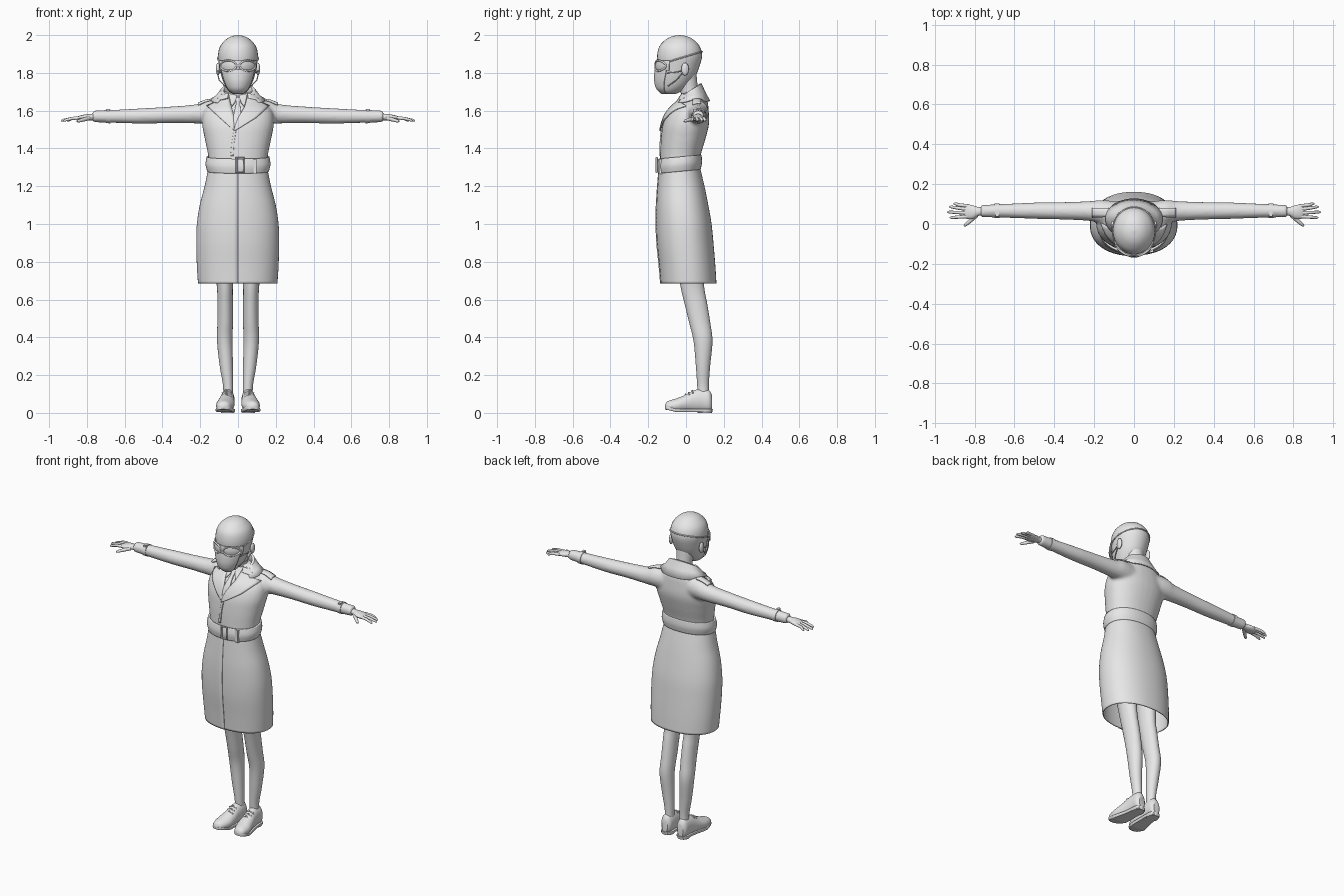
import bpy, bmesh, math
from math import sin, cos, radians, pi, sqrt
from mathutils import Vector
from mathutils.bvhtree import BVHTree

cube = bpy.data.objects.get("Cube")
if cube:
    bpy.data.objects.remove(cube)

grey = bpy.data.materials.new("plain_grey")
grey.use_nodes = True
grey.diffuse_color = (0.8, 0.8, 0.8, 1)
for node in grey.node_tree.nodes:
    if node.type == 'BSDF_PRINCIPLED':
        node.inputs["Base Color"].default_value = grey.diffuse_color


def finish(ob, angle=40):
    ob.data.materials.clear()
    ob.data.materials.append(grey)
    bpy.ops.object.select_all(action='DESELECT')
    ob.select_set(True)
    bpy.context.view_layer.objects.active = ob
    bpy.ops.object.shade_smooth_by_angle(angle=radians(angle))
    return ob


def make(name, bm, solid=0, mirror=False):
    bmesh.ops.recalc_face_normals(bm, faces=bm.faces)
    me = bpy.data.meshes.new(name)
    bm.to_mesh(me)
    bm.free()
    ob = bpy.data.objects.new(name, me)
    bpy.context.collection.objects.link(ob)
    if solid:
        m = ob.modifiers.new("thickness", 'SOLIDIFY')
        m.thickness, m.offset = solid, 0
    if mirror:
        ob.modifiers.new("mirror", 'MIRROR').use_clip = False
    return finish(ob)


def spline(rings, n=5):
    """Smooth interpolation through the given sections."""
    out = []
    for i in range(len(rings) - 1):
        quad = [rings[max(i - 1, 0)], rings[i], rings[i + 1], rings[min(i + 2, len(rings) - 1)]]
        for k in range(n):
            t = k / n
            out.append([b + t / 2 * (c - a + t * (2*a - 5*b + 4*c - d + t * (3*(b - c) + d - a)))
                        for a, b, c, d in zip(*quad)])
    return out + [list(rings[-1])]


def loft(bm, rings, axis='z', seg=32, start=0, sweep=360, grow=0, power=2.0, sign=1):
    """Sections are (position, centre u, centre v, radius u, radius v)."""
    closed = sweep == 360 and not grow
    count = seg if closed else seg + 1
    grid = []
    for w, cu, cv, ru, rv in spline(rings):
        row = []
        for i in range(count):
            a = radians(start + sweep * i / seg)
            g = 1 + grow * i / seg
            u = cu + ru * g * math.copysign(abs(cos(a)) ** (2 / power), cos(a))
            v = cv + rv * g * math.copysign(abs(sin(a)) ** (2 / power), sin(a))
            co = {'z': (u, v, w), 'x': (w * sign, u, v), 'y': (u, w, v)}[axis]
            row.append(bm.verts.new(co))
        grid.append(row)
    for r, q in zip(grid, grid[1:]):
        for i in range(seg):
            j = (i + 1) % count
            bm.faces.new((r[i], r[j], q[j], q[i]))
    if closed:
        bm.faces.new(grid[0])
        bm.faces.new(grid[-1])
    return bm


def sheet(name, rows, solid=0.008):
    bm = bmesh.new()
    grid = [[bm.verts.new(p) for p in row] for row in rows]
    for r, q in zip(grid, grid[1:]):
        for i in range(len(r) - 1):
            bm.faces.new((r[i], r[i + 1], q[i + 1], q[i]))
    return make(name, bm, solid)


def tube(name, points, radii, closed=False, mirror=False):
    cu = bpy.data.curves.new(name, 'CURVE')
    cu.dimensions, cu.bevel_depth, cu.bevel_resolution = '3D', 1, 3
    cu.use_fill_caps = True
    sp = cu.splines.new('POLY')
    sp.points.add(len(points) - 1)
    for i, (pt, p) in enumerate(zip(sp.points, points)):
        pt.co = (*p, 1)
        pt.radius = radii if isinstance(radii, float) else radii[i]
    sp.use_cyclic_u = closed
    ob = bpy.data.objects.new(name, cu)
    bpy.context.collection.objects.link(ob)
    bpy.ops.object.select_all(action='DESELECT')
    ob.select_set(True)
    bpy.context.view_layer.objects.active = ob
    bpy.ops.object.convert(target='MESH')
    ob = bpy.context.view_layer.objects.active
    if mirror:
        ob.modifiers.new("mirror", 'MIRROR').use_clip = False
    return finish(ob)


def solid_shape(name, centre, size, ball=False, mirror=False):
    bm = bmesh.new()
    if ball:
        bmesh.ops.create_uvsphere(bm, u_segments=20, v_segments=12, radius=1)
    else:
        bmesh.ops.create_cube(bm, size=2)
    bmesh.ops.scale(bm, vec=size, verts=bm.verts)
    bmesh.ops.translate(bm, vec=centre, verts=bm.verts)
    return make(name, bm, 0, mirror)


# Coat top with sleeves, fused into one smooth skin
bm = loft(bmesh.new(), [(1.28, 0, -.035, .152, .103), (1.36, 0, -.03, .158, .107),
                        (1.45, 0, -.015, .176, .118), (1.53, 0, 0, .19, .122),
                        (1.60, 0, .015, .18, .105), (1.655, 0, .038, .13, .075),
                        (1.70, 0, .042, .08, .05)], power=2.2)
sleeve = [(.06, .05, 1.59, .06, .07), (.16, .06, 1.592, .06, .062), (.22, .065, 1.583, .05, .051),
          (.35, .066, 1.578, .044, .044), (.5, .067, 1.572, .041, .041),
          (.65, .066, 1.57, .035, .035), (.77, .065, 1.57, .031, .031)]
for s in (1, -1):
    loft(bm, sleeve, 'x', sign=s)
coat = make("coat_top", bm)
rm = coat.modifiers.new("fuse", 'REMESH')
rm.mode, rm.voxel_size, rm.use_smooth_shade = 'VOXEL', .009, True
sm = coat.modifiers.new("soften", 'SMOOTH')
sm.factor, sm.iterations = .5, 6
bpy.context.view_layer.update()
surface = BVHTree.FromObject(coat, bpy.context.evaluated_depsgraph_get())


def drape(name, edge_a, edge_b, lift=.006, solid=.008, n=6):
    """Strip between two (x, z) edges, laid on the front of the coat."""
    rows = []
    ea, eb = [[Vector((x, 0, z)) for x, z in e] for e in (edge_a, edge_b)]
    for i in range((len(ea) - 1) * n + 1):
        k = min(i // n, len(ea) - 2)
        t = i / n - k
        p, q = ea[k].lerp(ea[k + 1], t), eb[k].lerp(eb[k + 1], t)
        row = []
        for j in range(n + 1):
            v = p.lerp(q, j / n)
            hit = surface.ray_cast(Vector((v.x, -1, v.z)), Vector((0, 1, 0)))[0]
            hit = hit or surface.find_nearest(v)[0]
            row.append(hit - Vector((0, lift, 0)))
        rows.append(row)
    return sheet(name, rows, solid)


# Skirt wraps around and overlaps itself at the centre front
make("coat_skirt", loft(bmesh.new(), [(1.30, 0, -.035, .150, .104), (1.2, 0, -.027, .170, .12),
     (1.1, 0, -.02, .195, .133), (1.0, 0, -.012, .210, .142), (.9, 0, -.005, .213, .145),
     (.78, 0, .006, .210, .144), (.685, 0, .013, .204, .143)],
     seg=72, start=-110, sweep=380, grow=.03, power=2.2), .006)

# Belt, buckle and loops
bm = loft(bmesh.new(), [(1.283, 0, -.035, .157, .107), (1.32, 0, -.034, .166, .113),
                        (1.358, 0, -.032, .16, .108)], seg=48, sweep=359.99, power=2.2)
bmesh.ops.remove_doubles(bm, verts=bm.verts, dist=.0005)
for v in bm.verts:
    v.co.z += .1 * v.co.y
make("belt", bm, .012)
tube("belt_buckle", [(x, -.155, z) for x, z in ((-.008, 1.275), (.03, 1.275), (.03, 1.35), (-.008, 1.35))],
     .006, True)
solid_shape("belt_loop", (.09, -.132, 1.305), (.009, .012, .04))

# Lapels, front edge, tie and shirt collar
for s, side in ((-1, "right"), (1, "left")):
    drape(side + "_lapel", [(s * .05, 1.675), (s * .035, 1.62), (s * .01 - .01, 1.56), (-.022, 1.50)],
          [(s * .10, 1.65), (s * .165, 1.625), (s * .10, 1.565), (-.018, 1.492)], .006 + .003 * s)
    drape(side + "_collar_front", [(s * .05, 1.69), (s * .055, 1.665)],
          [(s * .14, 1.675), (s * .125, 1.65)], .014)
    drape(side + "_shirt_collar", [(s * .005, 1.68), (s * .015, 1.645)], [(s * .05, 1.69), (s * .035, 1.62)])
drape("front_edge", [(-.022, 1.50), (-.033, 1.43), (-.04, 1.36)], [(-.01, 1.495), (-.02, 1.43), (-.025, 1.36)], .002)
drape("tie", [(-.014, 1.67), (-.01, 1.635), (-.025, 1.57), (-.02, 1.51)],
      [(.014, 1.67), (.01, 1.635), (.018, 1.57), (-.01, 1.51)], .005)

# Turned-down collar around the neck
rows = []
for rx, ry, z, rise in ((.068, .04, 1.66, .02), (.078, .05, 1.705, .035), (.09, .056, 1.705, .035),
                        (.115, .075, 1.675, .02), (.142, .1, 1.645, .005)):
    row = []
    for i in range(33):
        a = radians(-130 + 260 * i / 32)
        p = Vector((rx * sin(a), .025 + ry * cos(a), z + rise * cos(a)))
        hit = surface.ray_cast(Vector((p.x, p.y, 3)), Vector((0, 0, -1)))[0]
        if hit and rx > .1:
            p.z = max(p.z, hit.z + .008)
        row.append(p)
    rows.append(row)
sheet("collar", rows)

# Shoulder tabs and cuff straps
for s, side in ((-1, "right"), (1, "left")):
    rows = []
    for i in range(9):
        x = s * (.125 + .085 * i / 8)
        rows.append([surface.ray_cast(Vector((x, y, 3)), Vector((0, 0, -1)))[0] + Vector((0, 0, .005))
                     for y in (.035, .05, .065, .08)])
    sheet(side + "_shoulder_tab", rows)
make("cuff_straps", loft(bmesh.new(), [(.675, .066, 1.57, .037, .037), (.70, .066, 1.57, .036, .036)], 'x'),
     0, True)
solid_shape("cuff_buckles", (.687, .05, 1.604), (.008, .012, .005), mirror=True)

# Hands
make("palms", loft(bmesh.new(), [(.74, .065, 1.568, .02, .019), (.78, .063, 1.566, .022, .017),
     (.81, .06, 1.564, .034, .016), (.84, .062, 1.56, .036, .013), (.855, .063, 1.557, .03, .008)], 'x', 20),
     0, True)
for name, base, tip in (("little", .09, (.905, .102)), ("ring", .073, (.927, .086)),
                        ("middle", .055, (.937, .06)), ("index", .038, (.925, .032))):
    tube(name + "_fingers", [(.83, base, 1.562), (.88, (base + tip[1]) / 2, 1.559),
         (tip[0] - .008, tip[1], 1.549), (*tip, 1.545)], [.009, .0085, .007, .003], mirror=True)
tube("thumbs", [(.79, .045, 1.56), (.82, .018, 1.552), (.845, -.004, 1.545), (.853, -.011, 1.543)],
     [.011, .01, .008, .003], mirror=True)

# Head, neck and ears
make("head", loft(bmesh.new(), [(1.687, 0, -.085, .018, .026), (1.70, 0, -.08, .045, .05),
     (1.73, 0, -.066, .068, .076), (1.78, 0, -.05, .087, .098), (1.83, 0, -.04, .098, .110),
     (1.89, 0, -.034, .106, .119), (1.94, 0, -.034, .095, .107), (1.975, 0, -.034, .066, .075),
     (1.993, 0, -.034, .036, .041), (2.0, 0, -.034, .004, .004)]))
make("neck", loft(bmesh.new(), [(1.62, 0, .03, .055, .05), (1.70, 0, .018, .047, .047),
                                (1.80, 0, .0, .055, .055)]))
solid_shape("ears", (.106, -.005, 1.82), (.011, .02, .034), True, True)

# Face mask with ear loops
make("face_mask", loft(bmesh.new(), [(1.692, 0, -.088, .03, .04), (1.715, 0, -.083, .058, .07),
     (1.75, 0, -.072, .077, .092), (1.785, 0, -.06, .09, .105), (1.818, 0, -.05, .098, .112)],
     start=-152, sweep=124), .007)
for z, x, y in ((1.80, .088, -.10), (1.73, .07, -.095)):
    tube("mask_loop", [(x, y, z), (.1, -.05, z * .6 + 1.81 * .4), (.112, -.004, 1.815)], .003, mirror=True)

# Goggles with a strap around the head
make("goggle_shield", loft(bmesh.new(), [(1.812, 0, -.04, .103, .116), (1.838, 0, -.037, .109, .123),
     (1.865, 0, -.035, .109, .121)], start=-155, sweep=130), .006)
rim = []
for i in range(28):
    a = 2 * pi * i / 28
    x = .051 + .042 * cos(a)
    rim.append((x, -.036 - .126 * sqrt(1 - (x / .112) ** 2), 1.838 + .028 * sin(a)))
tube("goggle_rims", rim, .005, True, True)
tube("goggle_strap", [(.107 * cos(t), -.034 + .119 * sin(t), 1.877 + .3 * .119 * sin(t))
                      for t in (2 * pi * i / 48 for i in range(48))], .004, True)

# Legs
make("legs", loft(bmesh.new(), [(.09, .052, .092, .026, .03), (.15, .053, .09, .027, .031),
     (.25, .062, .09, .035, .038), (.38, .070, .09, .041, .05), (.48, .068, .072, .041, .056),
     (.58, .068, .052, .041, .06), (.68, .07, .032, .043, .063), (.9, .08, .01, .06, .075)], seg=24), 0, True)

# Shoes: upper, sole, heel and laces
shoe = [(-.112, .078, .032, .01, .008), (-.098, .076, .036, .032, .025), (-.05, .069, .04, .047, .037),
        (0, .062, .05, .044, .047), (.04, .058, .06, .039, .058), (.08, .055, .066, .037, .062),
        (.12, .055, .062, .034, .06), (.137, .055, .055, .02, .042)]
bm = loft(bmesh.new(), shoe, 'y', 24)
for v in bm.verts:
    v.co.z = max(v.co.z, .014)
make("shoe_uppers", bm, 0, True)
bm = loft(bmesh.new(), [(y, x, .016, rx * 1.07, .03) for y, x, z, rx, rz in shoe], 'y', 24)
for v in bm.verts:
    toe = max(0, -.05 - v.co.y) * .25
    v.co.z = min(max(v.co.z, .004), .02) + toe
make("shoe_soles", bm, 0, True)
make("shoe_heels", loft(bmesh.new(), [(0, .055, .1, .035, .038), (.02, .055, .1, .037, .042)]), 0, True)
for y, z in ((.0, .096), (.018, .106), (.036, .116)):
    tube("shoe_lace", [(.035, y, z - .012), (.06, y - .003, z + .002), (.085, y, z - .012)], .004, mirror=True)
